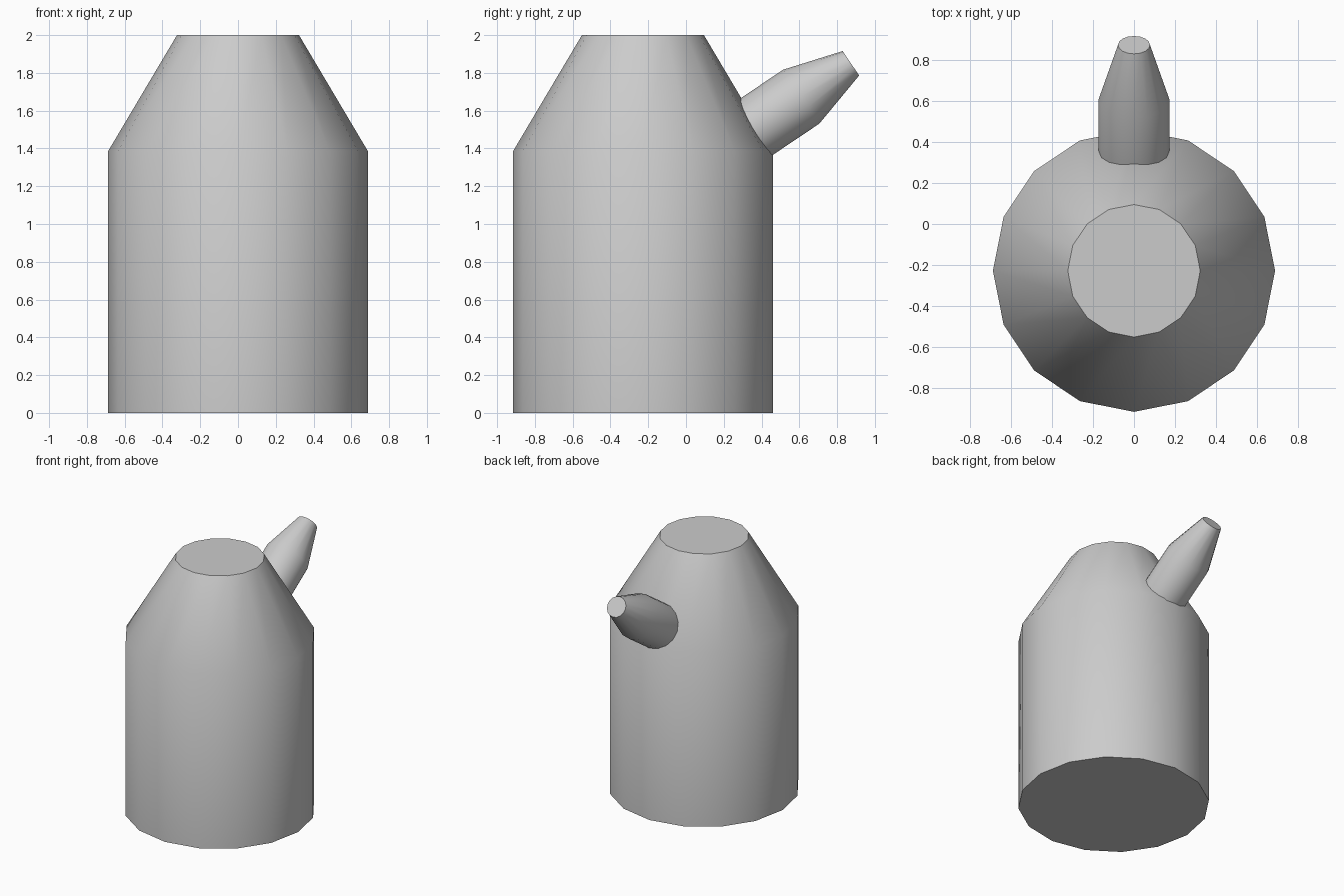
import bpy, bmesh
from math import cos, sin, tau, radians
from mathutils import Matrix

if "Cube" in bpy.data.objects:
    bpy.data.objects.remove(bpy.data.objects["Cube"])

SIDES = 16


def lathe(name, profile, matrix):
    """Capped solid of revolution from (radius, height) pairs."""
    bm = bmesh.new()
    rings = [[bm.verts.new((r * cos(tau * i / SIDES), r * sin(tau * i / SIDES), z))
              for i in range(SIDES)] for r, z in profile]
    for a, b in zip(rings, rings[1:]):
        for i in range(SIDES):
            j = (i + 1) % SIDES
            bm.faces.new((a[i], a[j], b[j], b[i]))
    bm.faces.new(rings[0][::-1])
    bm.faces.new(rings[-1])
    bm.transform(matrix)
    mesh = bpy.data.meshes.new(name)
    bm.to_mesh(mesh)
    bm.free()
    obj = bpy.data.objects.new(name, mesh)
    bpy.context.collection.objects.link(obj)
    bpy.ops.object.select_all(action='DESELECT')
    obj.select_set(True)
    bpy.context.view_layer.objects.active = obj
    bpy.ops.object.shade_smooth_by_angle(angle=radians(40))
    return obj


# Bottle body with sloped shoulder
lathe("body", [(0.688, 0), (0.688, 1.385), (0.323, 2)],
      Matrix.Translation((0, -0.228, 0)))

# Tilted spout: straight tube then taper, its root sunk into the shoulder
tilt = Matrix.Rotation(radians(-56.1), 4, 'X')
lathe("spout", [(0.172, -0.35), (0.172, 0), (0.078, 0.317)],
      Matrix.Translation((0, 0.61, 1.674)) @ tilt)
